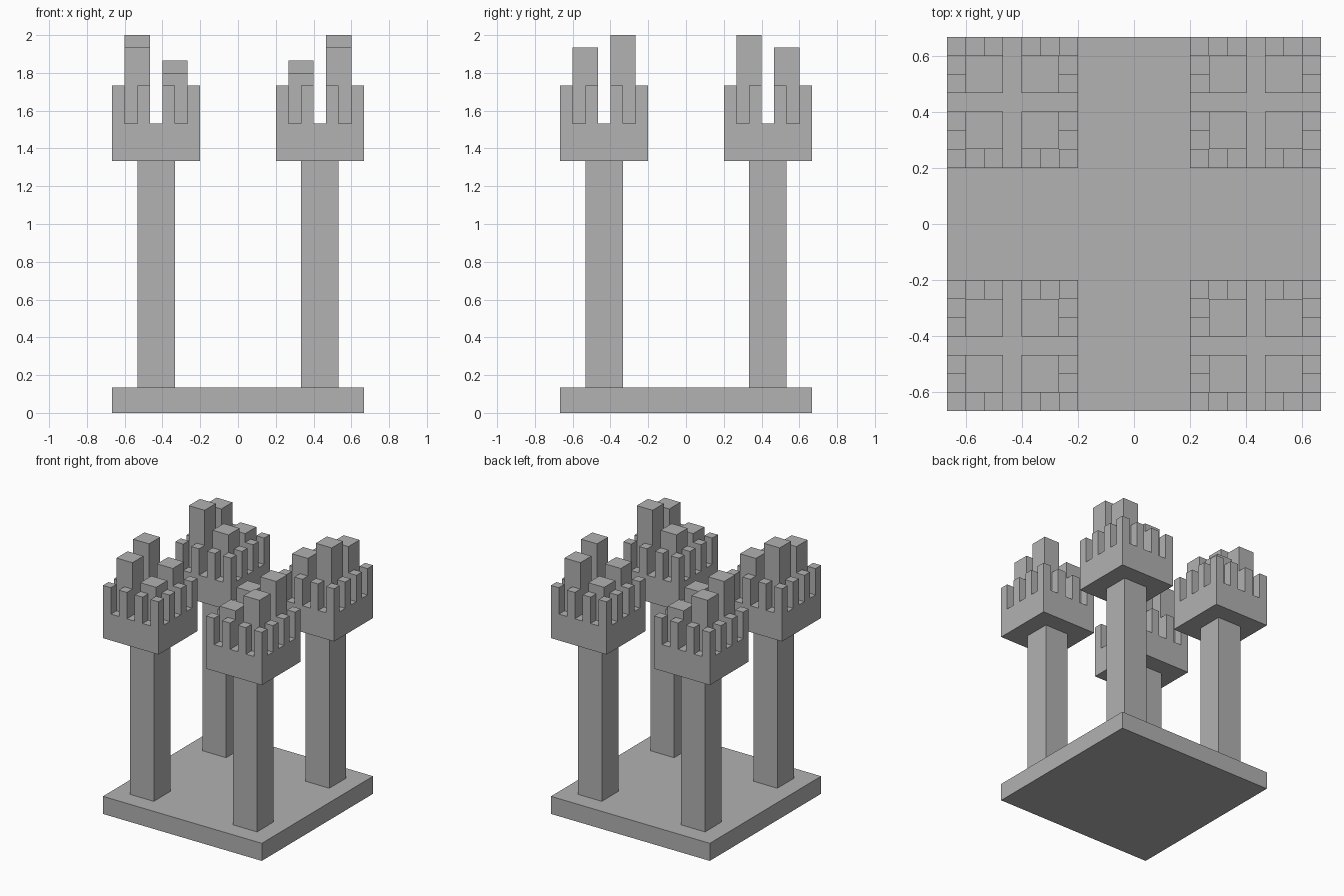
import bpy
import bmesh
from mathutils import Matrix, Vector

if "Cube" in bpy.data.objects:
    bpy.data.objects.remove(bpy.data.objects["Cube"], do_unlink=True)

U = 2 / 30  # modular unit: the whole structure is 30 units tall

stone = bpy.data.materials.new("grey_stone")
stone.use_nodes = True
stone.diffuse_color = (0.445, 0.445, 0.445, 1)
stone.node_tree.nodes["Principled BSDF"].inputs["Base Color"].default_value = stone.diffuse_color


def add_box(bm, low, high):
    """Add a box between two corners given in units."""
    low, high = Vector(low) * U, Vector(high) * U
    matrix = Matrix.Translation((low + high) / 2) @ Matrix.Diagonal((*(high - low), 1))
    bmesh.ops.create_cube(bm, size=1, matrix=matrix)


def make_part(name, boxes, sx=1, sy=1):
    """Build one object from boxes, mirrored into the chosen quadrant."""
    bm = bmesh.new()
    for low, high in boxes:
        add_box(bm, low, high)
    bmesh.ops.scale(bm, vec=(sx, sy, 1), verts=bm.verts)
    bmesh.ops.recalc_face_normals(bm, faces=bm.faces)
    mesh = bpy.data.meshes.new(name)
    bm.to_mesh(mesh)
    bm.free()
    mesh.materials.append(stone)
    obj = bpy.data.objects.new(name, mesh)
    bpy.context.collection.objects.link(obj)


# Base slab
make_part("base_slab", [((-10, -10, 0), (10, 10, 2))])

# Battlements: one-unit merlons on every other cell of the rim
cells = (3, 5, 7, 9)
merlons = [((x, y, 23), (x + 1, y + 1, 26))
           for x in cells for y in cells if x in (3, 9) or y in (3, 9)]

# Turret heights, keyed by inner corner in the quadrant
turret_tops = {(4, 4): 28, (4, 7): 27, (7, 4): 30, (7, 7): 29}
turrets = [((x, y, 23), (x + 2, y + 2, top)) for (x, y), top in turret_tops.items()]

# Four towers, mirrored across both axes
for side, sx in (("left", 1), ("right", -1)):
    for end, sy in (("front", -1), ("back", 1)):
        place = f"{end}_{side}"
        make_part(f"{place}_column", [((5, 5, 2), (8, 8, 20))], sx, sy)
        make_part(f"{place}_platform", [((3, 3, 20), (10, 10, 23))], sx, sy)
        make_part(f"{place}_merlons", merlons, sx, sy)
        make_part(f"{place}_turrets", turrets, sx, sy)
